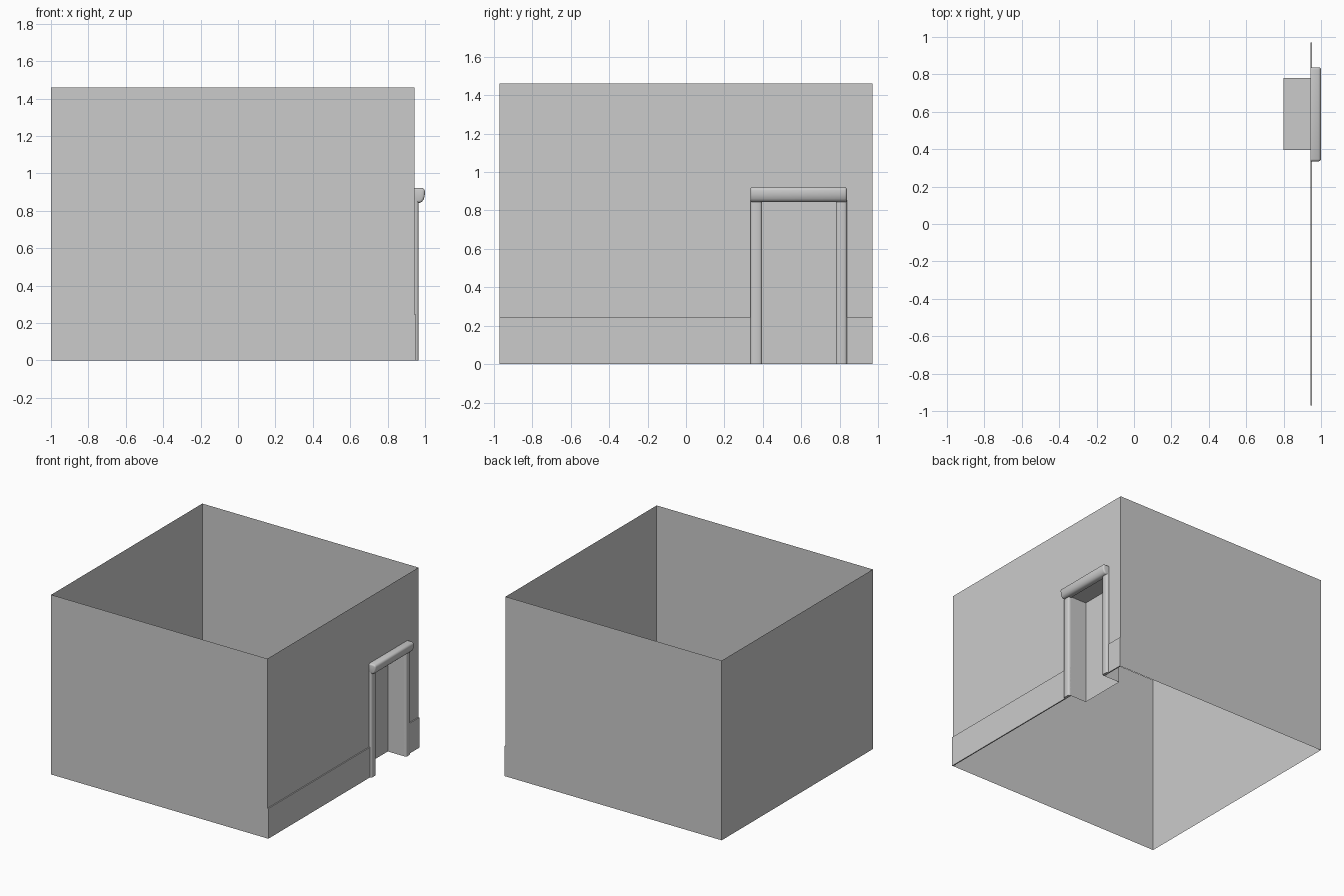
import bpy, bmesh

if "Cube" in bpy.data.objects:
    bpy.data.objects.remove(bpy.data.objects["Cube"])

X0, X1, Y, H = -1.0, 0.943, 0.97, 1.46       # room shell extents
DX, D0, D1, DH = 0.80, 0.395, 0.78, 0.85     # doorway recess
PX, PH = 0.952, 0.245                        # skirting


def mesh_object(name, quads):
    """Object from a list of quads given as corner points."""
    bm = bmesh.new()
    for q in quads:
        bm.faces.new([bm.verts.new(p) for p in q])
    bmesh.ops.remove_doubles(bm, verts=bm.verts, dist=1e-5)
    me = bpy.data.meshes.new(name)
    bm.to_mesh(me)
    bm.free()
    ob = bpy.data.objects.new(name, me)
    bpy.context.collection.objects.link(ob)
    return ob


def wall(a, b, z0, z1):
    """Upright panel between two plan points."""
    return [(*a, z0), (*b, z0), (*b, z1), (*a, z1)]


def extruded(name, profile, axis, lo, hi, end_bevel=0.0):
    """Solid from a 2D profile; axis 'z' takes (x, y), axis 'y' takes (x, z)."""
    bm = bmesh.new()
    place = (lambda p, t: (p[0], p[1], t)) if axis == 'z' else (lambda p, t: (p[0], t, p[1]))
    face = bm.faces.new([bm.verts.new(place(p, lo)) for p in profile])
    ext = bmesh.ops.extrude_face_region(bm, geom=[face])
    i = 2 if axis == 'z' else 1
    for v in ext['geom']:
        if isinstance(v, bmesh.types.BMVert):
            v.co[i] = hi
    bmesh.ops.recalc_face_normals(bm, faces=bm.faces)
    if end_bevel:
        # round the end caps, leaving the edge against the wall sharp
        edges = [e for e in bm.edges
                 if abs(e.verts[0].co[i] - e.verts[1].co[i]) < 1e-6
                 and max(v.co.x for v in e.verts) > X1 + 1e-4]
        bmesh.ops.bevel(bm, geom=edges, offset=end_bevel, segments=3, profile=0.5,
                        affect='EDGES', clamp_overlap=True)
    me = bpy.data.meshes.new(name)
    bm.to_mesh(me)
    bm.free()
    ob = bpy.data.objects.new(name, me)
    bpy.context.collection.objects.link(ob)
    bpy.ops.object.select_all(action='DESELECT')
    ob.select_set(True)
    bpy.context.view_layer.objects.active = ob
    bpy.ops.object.shade_smooth_by_angle(angle=0.9)
    return ob


# Open room shell, with the doorway left out of the right wall
mesh_object("room_walls", [
    wall((X0, -Y), (X1, -Y), 0, H),
    wall((X1, Y), (X0, Y), 0, H),
    wall((X0, Y), (X0, -Y), 0, H),
    wall((X1, -Y), (X1, D0), 0, H),
    wall((X1, D0), (X1, D1), DH, H),
    wall((X1, D1), (X1, Y), 0, H),
])

# Doorway recess: two sides, back and ceiling, no floor
mesh_object("door_recess", [
    wall((X1, D0), (DX, D0), 0, DH),
    wall((DX, D0), (DX, D1), 0, DH),
    wall((DX, D1), (X1, D1), 0, DH),
    [(X1, D0, DH), (X1, D1, DH), (DX, D1, DH), (DX, D0, DH)],
])

# Skirting on either side of the doorway
for name, a, b in (("skirting_long", -Y, D0), ("skirting_short", D1, Y)):
    mesh_object(name, [
        wall((PX, a), (PX, b), 0, PH),
        [(X1, a, PH), (PX, a, PH), (PX, b, PH), (X1, b, PH)],
        [(X1, a, 0), (X1, b, 0), (PX, b, 0), (PX, a, 0)],
        wall((X1, a), (PX, a), 0, PH),
        wall((PX, b), (X1, b), 0, PH),
    ])

# Rounded door posts
for name, a, b in (("post_front", 0.335, D0), ("post_back", D1, 0.837)):
    extruded(name, [(X1, a), (0.956, a), (0.962, a + 0.004), (0.966, a + 0.013),
                    (0.966, b - 0.013), (0.962, b - 0.004), (0.956, b), (X1, b)],
             'z', 0, 0.86)

# Rounded lintel with a softened lower edge
extruded("lintel", [(X1, 0.843), (0.972, 0.843), (0.984, 0.849), (0.993, 0.861),
                    (0.998, 0.88), (1.0, 0.905), (0.996, 0.915), (0.986, 0.922), (X1, 0.922)],
         'y', 0.335, 0.837, 0.012)
